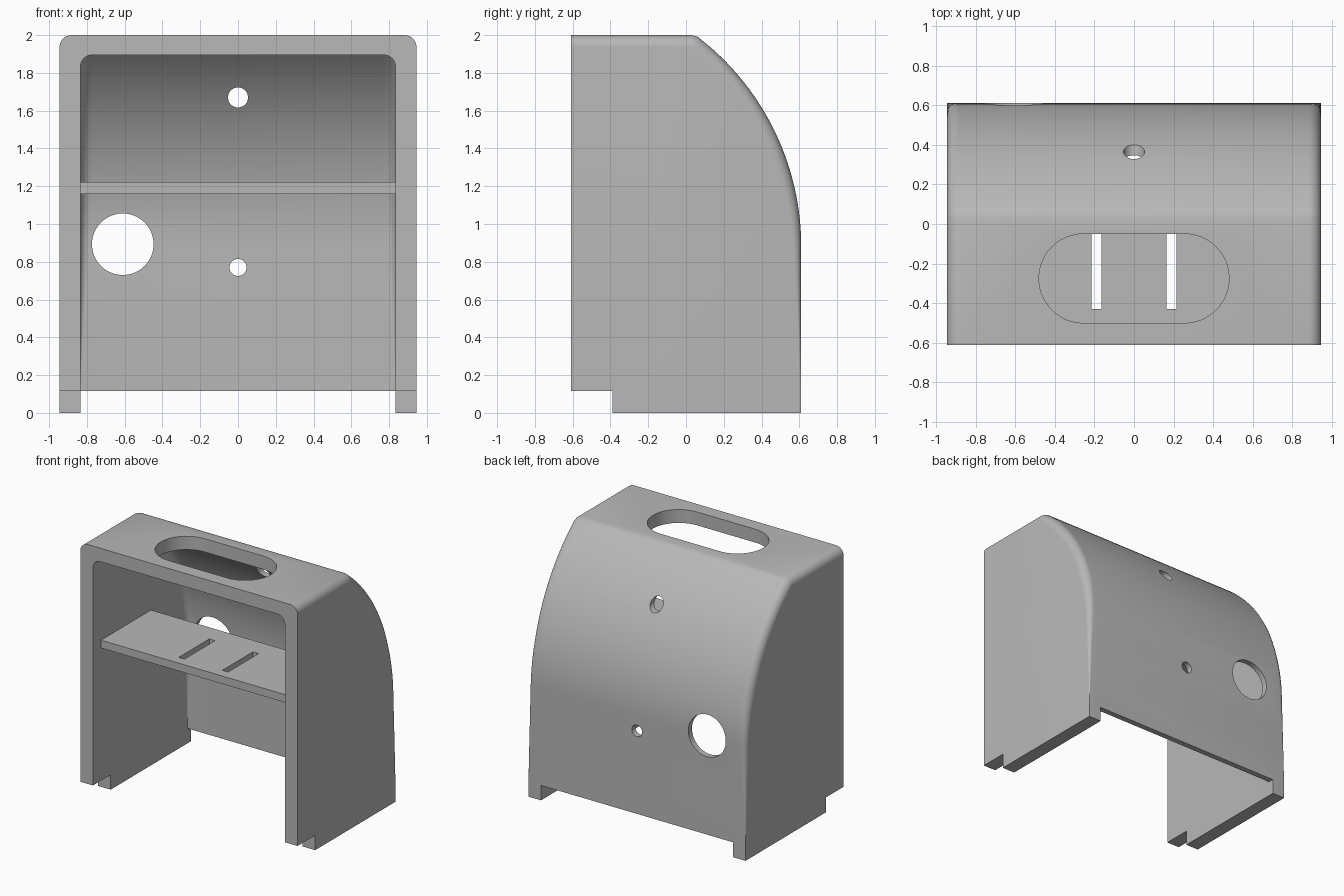
import bpy, bmesh
from math import sin, cos, pi, asin, sqrt

if "Cube" in bpy.data.objects:
    bpy.data.objects.remove(bpy.data.objects["Cube"], do_unlink=True)

grey = bpy.data.materials.new("light grey")
grey.use_nodes = True
grey.diffuse_color = (0.48, 0.48, 0.48, 1)
grey.node_tree.nodes["Principled BSDF"].inputs["Base Color"].default_value = (0.48, 0.48, 0.48, 1)


def finish(name, bm):
    bmesh.ops.recalc_face_normals(bm, faces=bm.faces)
    mesh = bpy.data.meshes.new(name)
    bm.to_mesh(mesh)
    bm.free()
    mesh.materials.append(grey)
    obj = bpy.data.objects.new(name, mesh)
    bpy.context.collection.objects.link(obj)
    return obj


def box(name, x0, x1, y0, y1, z0, z1):
    bm = bmesh.new()
    bmesh.ops.create_cube(bm, size=1)
    for v in bm.verts:
        v.co = ((x0 + x1) / 2 + v.co.x * (x1 - x0),
                (y0 + y1) / 2 + v.co.y * (y1 - y0),
                (z0 + z1) / 2 + v.co.z * (z1 - z0))
    return finish(name, bm)


def prism(name, outline, offset):
    """Extrude a planar outline along an offset vector."""
    bm = bmesh.new()
    face = bm.faces.new([bm.verts.new(p) for p in outline])
    new = bmesh.ops.extrude_face_region(bm, geom=[face])["geom"]
    bmesh.ops.translate(bm, vec=offset, verts=[v for v in new if isinstance(v, bmesh.types.BMVert)])
    return finish(name, bm)


def round_hole(x, z, r):
    ring = [(x + r * cos(i * pi / 24), 0.2, z + r * sin(i * pi / 24)) for i in range(48)]
    return prism("hole_cutter", ring, (0, 0.6, 0))


def shell(name, half, front, top, bottom, radius, nose):
    """Arched body whose side fillets fade out toward the floor."""
    cy, cz = -0.79, 0.88
    # profile entries: y, z and inward normal
    profile = [(front, top, 0, -1), (nose[0], top, 0, -1)]
    if len(nose) > 1:
        profile.append((nose[1], top - 0.009, -0.3, -0.954))
    start = asin((top - (0.03 if len(nose) > 1 else 0) - cz) / radius)
    for i in range(33):
        a = start * (1 - i / 32)
        profile.append((cy + radius * cos(a), cz + radius * sin(a), -cos(a), -sin(a)))
    back = cy + radius
    for z in (0.6, 0.35, 0.1, bottom):
        profile.append((back, z, -1, 0))

    bm = bmesh.new()
    rings = []
    for y, z, ny, nz in profile:
        r = 0.064 * min(1, max(0.015, (z - 0.1) / 1.15))
        half_ring = []
        for k in range(9):
            a = k / 8 * pi / 2
            d = r * (1 - cos(a))
            half_ring.append((half - r + r * sin(a), y + ny * d, z + nz * d))
        pts = [(-x, py, pz) for x, py, pz in reversed(half_ring)] + half_ring
        rings.append([bm.verts.new(p) for p in pts])
    for a, b in zip(rings, rings[1:]):
        for i in range(len(a) - 1):
            bm.faces.new((a[i], a[i + 1], b[i + 1], b[i]))
    right, left = (bm.verts.new((s * half, front, bottom)) for s in (-1, 1))
    bm.faces.new([r[0] for r in rings] + [right])
    bm.faces.new([r[-1] for r in rings] + [left])
    bm.faces.new(rings[0] + [left, right])
    bm.faces.new(rings[-1] + [left, right])
    return finish(name, bm)


def cut(target, cutters):
    bpy.context.view_layer.objects.active = target
    for c in cutters:
        c.hide_render = True
        mod = target.modifiers.new("cut", "BOOLEAN")
        mod.operation, mod.solver, mod.object = "DIFFERENCE", "EXACT", c
        bpy.ops.object.modifier_apply(modifier=mod.name)
        bpy.data.objects.remove(c, do_unlink=True)


# Housing with hollow interior, foot notches and raised back wall
housing = shell("housing", 0.945, -0.61, 2.0, 0.0, 1.4, (0.03, 0.062))
inner_top = 1.895
inner_y = -0.79 + sqrt(1.355 ** 2 - (inner_top - 0.88) ** 2)
cavity = shell("cavity_cutter", 0.835, -0.8, inner_top, -0.2, 1.355, (inner_y - 0.03,))

# Oval hand opening in the top
oval = []
for side in (1, -1):
    for i in range(25):
        a = -pi / 2 + i * pi / 24
        oval.append((side * (0.255 + 0.225 * cos(a)), -0.275 + side * 0.225 * sin(a), 1.7))

cut(housing, [
    cavity,
    box("notch_cutter", -1.2, 1.2, -0.9, -0.39, -0.2, 0.117),
    box("notch_cutter", -0.835, 0.835, 0.3, 0.9, -0.2, 0.117),
    prism("oval_cutter", oval, (0, 0, 0.5)),
    round_hole(0, 1.67, 0.053),
    round_hole(0, 0.77, 0.045),
    round_hole(-0.61, 0.893, 0.163),
])

# Shelf with two strap slots
shelf = box("shelf", -0.84, 0.84, -0.51, 0.11, 1.16, 1.222)
cut(shelf, [box("slot_cutter", s * 0.19 - 0.025, s * 0.19 + 0.025, -0.43, -0.05, 1, 1.4)
            for s in (-1, 1)])

# Smooth curved areas, sharp edges kept
bpy.ops.object.select_all(action="DESELECT")
housing.select_set(True)
bpy.context.view_layer.objects.active = housing
bpy.ops.object.shade_smooth_by_angle(angle=0.45)
